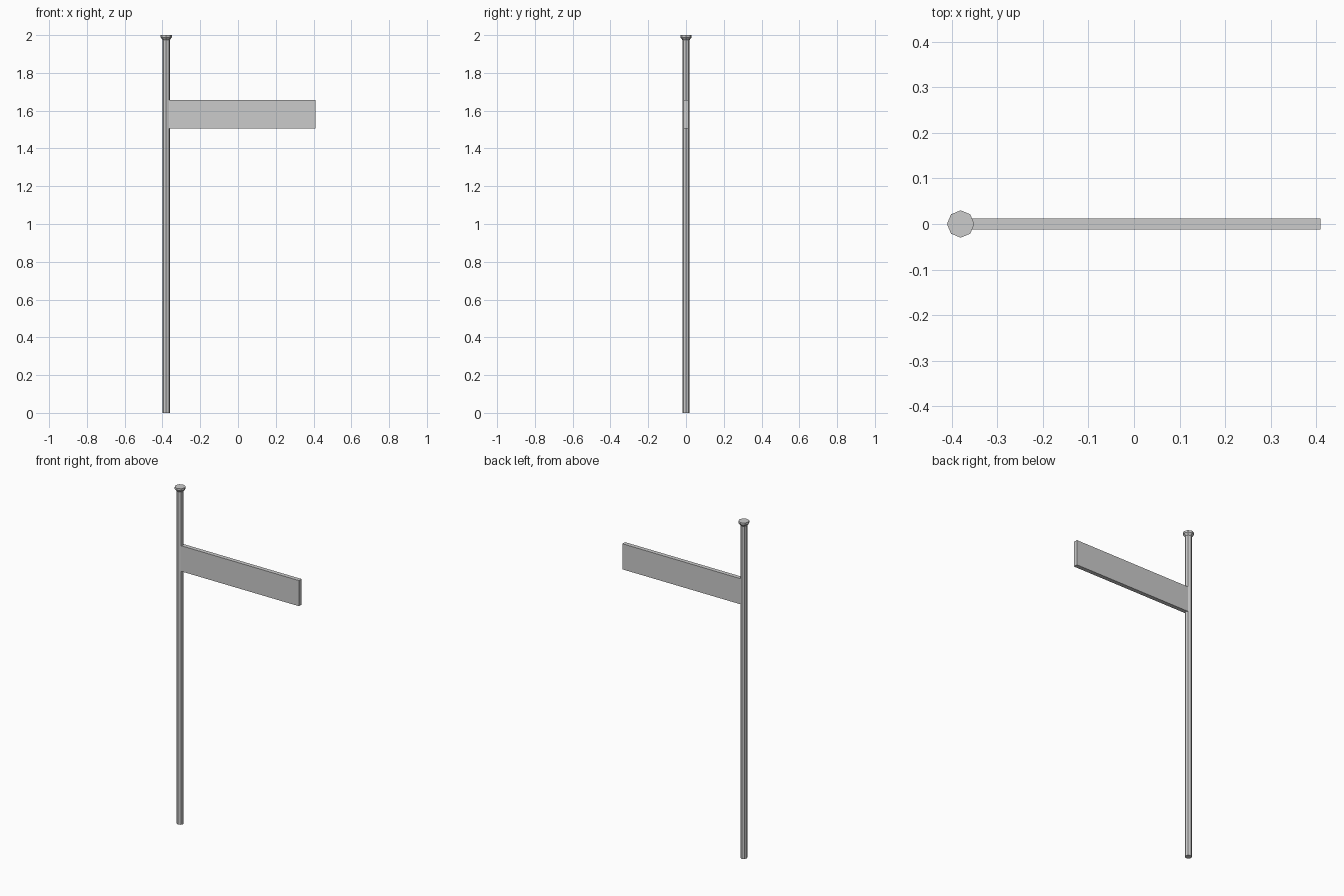
import bpy, bmesh, math

if "Cube" in bpy.data.objects:
    bpy.data.objects.remove(bpy.data.objects["Cube"])

POLE_X = -0.38
SIDES = 8


def finish(name, bm):
    bmesh.ops.recalc_face_normals(bm, faces=bm.faces)
    mesh = bpy.data.meshes.new(name)
    bm.to_mesh(mesh)
    bm.free()
    obj = bpy.data.objects.new(name, mesh)
    bpy.context.collection.objects.link(obj)
    return obj


def lathe(name, profile):
    """Octagonal solid from (radius, z) pairs, closed at both ends."""
    bm = bmesh.new()
    rings = []
    for r, z in profile:
        rings.append([bm.verts.new((POLE_X + r * math.cos(math.tau * i / SIDES),
                                    r * math.sin(math.tau * i / SIDES), z))
                      for i in range(SIDES)])
    for a, b in zip(rings, rings[1:]):
        for i in range(SIDES):
            j = (i + 1) % SIDES
            bm.faces.new((a[i], a[j], b[j], b[i]))
    bm.faces.new(rings[0])
    bm.faces.new(rings[-1])
    return finish(name, bm)


def box(name, lo, hi):
    bm = bmesh.new()
    bmesh.ops.create_cube(bm, size=1)
    for v in bm.verts:
        v.co = [(l + h) / 2 + c * (h - l) for c, l, h in zip(v.co, lo, hi)]
    return finish(name, bm)


# Post with its flared cap in one continuous surface
lathe("post", [(0.0195, 0), (0.0195, 1.975), (0.03, 1.988), (0.03, 2.0)])

# Flat direction board, its inner end set into the post
box("sign_board", (-0.37, -0.0125, 1.505), (0.409, 0.0125, 1.657))
